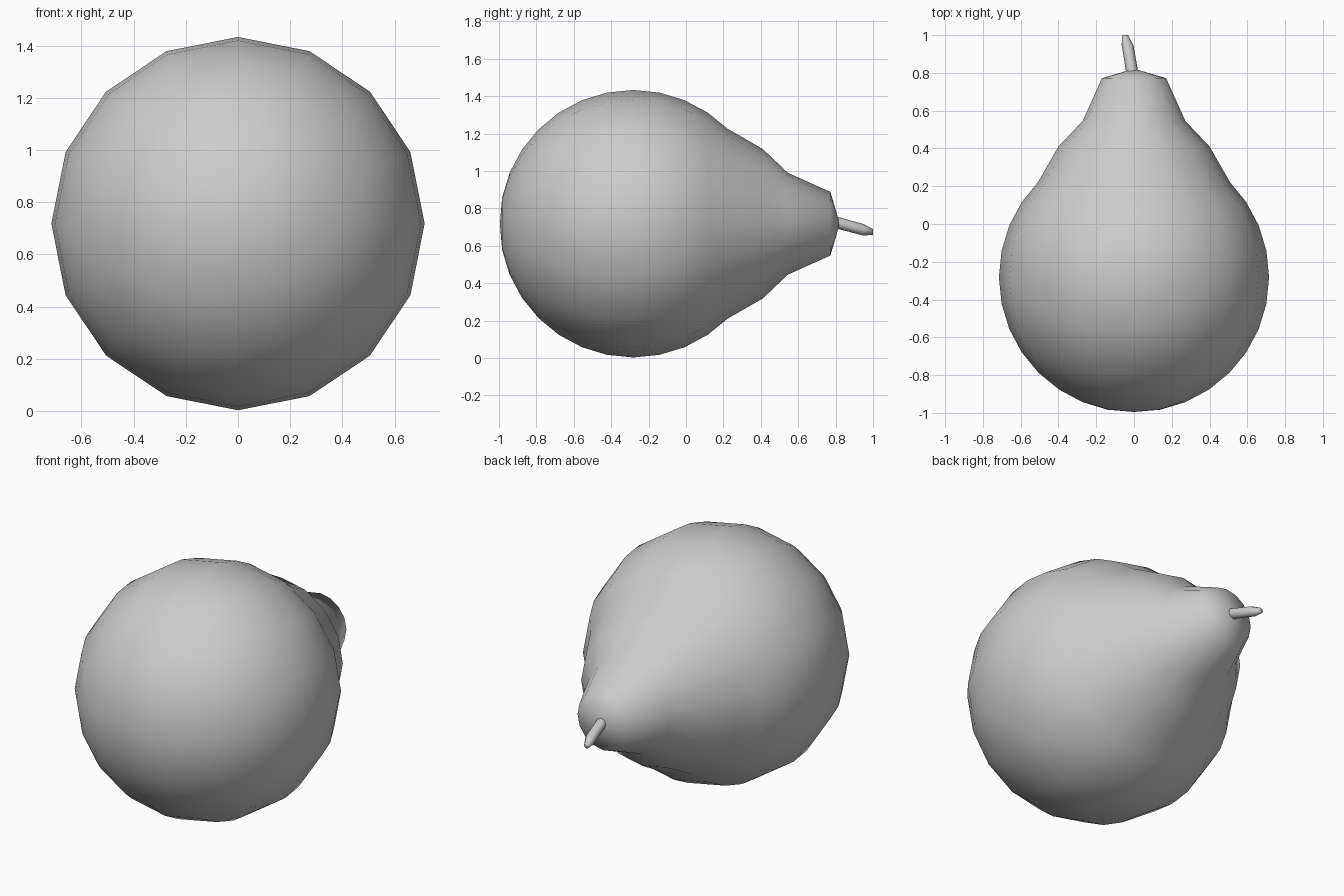
import bpy, bmesh, math
from mathutils import Vector

if "Cube" in bpy.data.objects:
    bpy.data.objects.remove(bpy.data.objects["Cube"])

SEGS, R, CY, CZ = 16, 0.715, -0.282, 0.718


def loft(name, rings, n, start=None, end=None):
    """Skin circular rings (centre, radius) facing +y, closing ends with a pole or a cap."""
    bm = bmesh.new()
    loops = []
    for c, r in rings:
        loops.append([bm.verts.new((c[0] + r * math.sin(2 * math.pi * i / n), c[1],
                                    c[2] + r * math.cos(2 * math.pi * i / n)))
                      for i in range(n)])
    for a, b in zip(loops, loops[1:]):
        for i in range(n):
            j = (i + 1) % n
            bm.faces.new((a[i], a[j], b[j], b[i]))
    for loop, pole in ((loops[0], start), (loops[-1], end)):
        if pole is None:
            bm.faces.new(loop)
        else:
            p = bm.verts.new(pole)
            for i in range(n):
                bm.faces.new((loop[i], loop[(i + 1) % n], p))
    bmesh.ops.recalc_face_normals(bm, faces=bm.faces)
    mesh = bpy.data.meshes.new(name)
    bm.to_mesh(mesh)
    bm.free()
    mesh.shade_smooth()
    obj = bpy.data.objects.new(name, mesh)
    bpy.context.collection.objects.link(obj)
    return obj


# fruit body: round belly, then a stretched neck
profile = [(CY - R * math.cos(math.pi * k / 16), R * math.sin(math.pi * k / 16))
           for k in range(1, 12)]
profile += [(0.222, 0.508), (0.41, 0.40), (0.545, 0.272), (0.772, 0.17)]
profile.sort()
profile = [p for i, p in enumerate(profile) if i == 0 or p[0] - profile[i - 1][0] > 0.01]
loft("fruit_body", [((0, y, CZ), r) for y, r in profile], SEGS,
     start=(0, -0.995, CZ), end=(0, 0.822, CZ))

# stalk: short bent stem with a tapered tip
stem = loft("stalk", [((-0.003, 0.76, 0.735), 0.032), ((-0.011, 0.81, 0.723), 0.032),
                      ((-0.034, 0.947, 0.686), 0.031), ((-0.048, 1.0, 0.674), 0.016)], 8)
